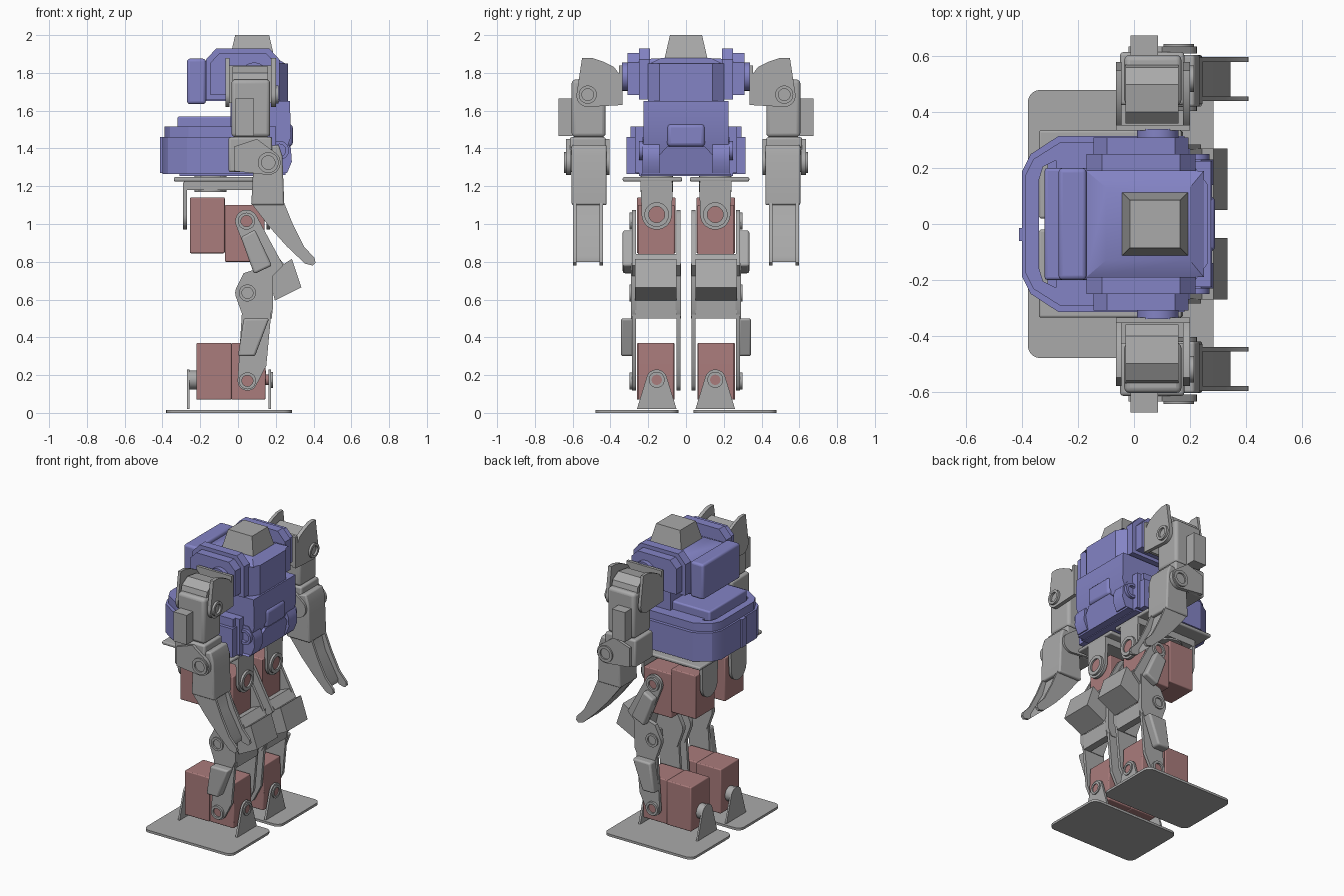
import bpy, bmesh, math
from mathutils import Vector

cube = bpy.data.objects.get("Cube")
if cube:
    bpy.data.objects.remove(cube, do_unlink=True)


def material(name, rgb):
    m = bpy.data.materials.new(name)
    m.use_nodes = True
    m.diffuse_color = (*rgb, 1)
    m.node_tree.nodes["Principled BSDF"].inputs["Base Color"].default_value = (*rgb, 1)
    return m


GREY = material("light grey", (0.40, 0.40, 0.40))
BLUE = material("soft violet blue", (0.23, 0.23, 0.56))
RED = material("dusty red", (0.40, 0.20, 0.20))


def finish(name, bm, mat, mirror, bevel=0):
    bmesh.ops.recalc_face_normals(bm, faces=bm.faces)
    me = bpy.data.meshes.new(name)
    bm.to_mesh(me)
    bm.free()
    me.materials.append(mat)
    ob = bpy.data.objects.new(name, me)
    bpy.context.collection.objects.link(ob)
    if bevel:
        b = ob.modifiers.new("rounding", "BEVEL")
        b.width, b.segments = bevel, 3
    if mirror:
        m = ob.modifiers.new("mirror", "MIRROR")
        m.use_axis = (False, True, False)
    for p in me.polygons:
        p.use_smooth = True
    bpy.context.view_layer.objects.active = ob
    ob.select_set(True)
    bpy.ops.object.shade_smooth_by_angle(angle=math.radians(30))
    ob.select_set(False)
    return ob


def place(u, v, w, axis):
    return {"x": (w, u, v), "y": (u, w, v), "z": (u, v, w)}[axis]


def prism(name, pts, axis, a, b, mat, mirror=True, bevel=0):
    """Extrude a 2D outline along an axis from a to b."""
    bm = bmesh.new()
    lo, hi = ([bm.verts.new(place(u, v, w, axis)) for u, v in pts] for w in (a, b))
    bm.faces.new(lo)
    bm.faces.new(hi)
    n = len(pts)
    for i in range(n):
        j = (i + 1) % n
        bm.faces.new((lo[i], lo[j], hi[j], hi[i]))
    return finish(name, bm, mat, mirror, bevel)


def box(name, x, y, z, mat, mirror=True, bevel=0):
    pts = [(x[0], y[0]), (x[1], y[0]), (x[1], y[1]), (x[0], y[1])]
    return prism(name, pts, "z", z[0], z[1], mat, mirror, bevel)


def circle(c, r, n=28):
    return [(c[0] + r * math.cos(math.tau * i / n), c[1] + r * math.sin(math.tau * i / n))
            for i in range(n)]


def hull(name, pts, mat, mirror=True, bevel=0):
    bm = bmesh.new()
    vs = [bm.verts.new(p) for p in pts]
    res = bmesh.ops.convex_hull(bm, input=vs)
    bmesh.ops.delete(bm, geom=[g for g in set(res["geom_interior"] + res["geom_unused"])
                               if isinstance(g, bmesh.types.BMVert)], context="VERTS")
    bmesh.ops.dissolve_limit(bm, angle_limit=0.01, verts=bm.verts, edges=bm.edges)
    return finish(name, bm, mat, mirror, bevel)


def plate(name, outline, axis, a, b, mat=GREY):
    """Flat rounded link: the convex outline around 2D points."""
    return hull(name, [place(u, v, w, axis) for w in (a, b) for u, v in outline], mat)


def ring(name, c, r, axis, a, b, mat=GREY):
    """Bearing collar with an open bore."""
    bm = bmesh.new()
    loops = [[bm.verts.new(place(u, v, w, axis)) for u, v in circle(c, rr)]
             for rr, w in ((r, a), (r, b), (r * 0.65, b), (r * 0.65, a))]
    n = len(loops[0])
    for k in range(4):
        p, q = loops[k], loops[(k + 1) % 4]
        for i in range(n):
            j = (i + 1) % n
            bm.faces.new((p[i], p[j], q[j], q[i]))
    return finish(name, bm, mat, True)


def frustum(name, x0, y0, z0, x1, y1, z1, mat, mirror=False):
    return hull(name, [(x, y, z0) for x in x0 for y in y0] +
                [(x, y, z1) for x in x1 for y in y1], mat, mirror)


# Head
frustum("head", (-0.045, 0.195), (-0.115, 0.115), 1.87, (-0.015, 0.165), (-0.085, 0.085), 2.0, GREY)

# Upper torso
chest = [(-0.17, -0.2), (0.22, -0.2), (0.265, -0.14), (0.265, 0.14), (0.22, 0.2), (-0.17, 0.2)]
prism("chest", chest, "z", 1.65, 1.85, BLUE, False)
frustum("chest_top", (-0.17, 0.25), (-0.19, 0.19), 1.85, (-0.1, 0.2), (-0.13, 0.13), 1.88, BLUE)
box("backpack", (-0.27, -0.17), (-0.2, 0.2), (1.635, 1.875), BLUE, False, 0.015)
side = [(-0.17, 1.66), (0.22, 1.66), (0.22, 1.87), (0.165, 1.93), (-0.115, 1.93), (-0.17, 1.87)]
prism("chest_side", side, "y", 0.19, 0.25, BLUE)
inner = [(0.025 + (x - 0.025) * 0.87, 1.79 + (z - 1.79) * 0.82) for x, z in side]
prism("shoulder_mount", inner, "y", 0.25, 0.31, BLUE)
prism("shoulder_axle", circle((0.085, 1.78), 0.075), "y", 0.30, 0.34, BLUE)

# Middle and lower torso
abdomen = [(-0.04, 1.3), (0.22, 1.3), (0.28, 1.46), (0.275, 1.65), (-0.04, 1.65)]
prism("abdomen", abdomen, "y", -0.225, 0.225, BLUE, False)
box("belly_boss", (0.2, 0.29), (-0.1, 0.1), (1.41, 1.53), BLUE, False, 0.02)
ring("belly_collar", (0.22, 1.39), 0.05, "y", 0.225, 0.25, BLUE)
frustum("pelvis_front", (0.0, 0.25), (-0.24, 0.24), 1.26, (0.0, 0.28), (-0.1, 0.1), 1.41, BLUE)
prism("pelvis_flare", [(0.19, 1.27), (0.26, 1.27), (0.285, 1.33), (0.28, 1.4), (0.24, 1.46), (0.19, 1.46)],
      "y", 0.14, 0.23, BLUE)
box("waist_core", (-0.32, 0.18), (-0.2, 0.2), (1.27, 1.57), BLUE, False, 0.01)
box("waist_shoulder", (-0.28, 0.2), (0.19, 0.27), (1.27, 1.515), BLUE)
skirt = [(0.18, 0.315), (-0.27, 0.315), (-0.37, 0.25), (-0.40, 0.19)]
skirt_in = [(-0.35, 0.17), (-0.335, 0.22), (-0.26, 0.26), (0.18, 0.26)]
back_in = [(x, -y) for x, y in reversed(skirt_in)]
outline = skirt + [(x, -y) for x, y in reversed(skirt)] + back_in + list(reversed([(x, y) for x, y in reversed(skirt_in)]))[::-1]
outline = skirt + [(x, -y) for x, y in reversed(skirt)] + back_in + skirt_in
prism("waist_skirt", outline, "z", 1.265, 1.46, BLUE, False)
rim = [(x * 0.96 - 0.004, y * 0.93) for x, y in outline]
prism("skirt_rim", rim, "z", 1.46, 1.515, BLUE, False)
box("skirt_latch", (-0.412, -0.39), (-0.06, -0.015), (1.27, 1.46), BLUE, False)
box("waist_floor", (-0.31, 0.2), (-0.25, 0.25), (1.255, 1.275), BLUE, False)

# Shoulder clevis and upper arm
box("shoulder_wall", (-0.065, 0.2), (0.335, 0.355), (1.64, 1.84), GREY)
cap = [(0.335, 1.63), (0.335, 1.77), (0.38, 1.83), (0.44, 1.86), (0.50, 1.88), (0.55, 1.88), (0.56, 1.72)]
cap += circle((0.52, 1.68), 0.06)
for name, a, b in (("front", 0.175, 0.2), ("back", -0.065, -0.045)):
    plate("shoulder_plate_" + name, cap, "x", a, b)
ring("shoulder_collar", (0.52, 1.685), 0.048, "x", 0.2, 0.215)
box("upper_arm", (-0.035, 0.17), (0.425, 0.605), (1.46, 1.765), GREY, True, 0.02)
hull("shoulder_cover", [(x, y, z) for x in (-0.03, 0.16)
                        for y, z in ((0.36, 1.78), (0.4, 1.82), (0.5, 1.835), (0.56, 1.8), (0.58, 1.72), (0.4, 1.72))], GREY)
box("arm_servo", (-0.012, 0.085), (0.6, 0.675), (1.465, 1.665), GREY)

# Elbow and forearm
box("elbow_block", (-0.05, 0.18), (0.425, 0.615), (1.275, 1.46), GREY, True, 0.012)
elbow = circle((0.16, 1.325), 0.065)
for name, a, b in (("outer", 0.61, 0.635), ("inner", 0.405, 0.425)):
    plate("elbow_plate_" + name, elbow + [(-0.02, 1.28), (-0.02, 1.41), (0.1, 1.45)], "y", a, b)
ring("elbow_collar", (0.16, 1.325), 0.055, "y", 0.635, 0.645)
arm = [(0.09, 1.4), (0.215, 1.42), (0.235, 1.36), (0.245, 1.1), (0.07, 1.1), (0.08, 1.28)]
prism("forearm", arm, "y", 0.42, 0.605, GREY, True, 0.01)
hand = [(0.07, 1.11), (0.245, 1.11), (0.29, 1.0), (0.35, 0.88), (0.405, 0.82), (0.41, 0.795),
        (0.395, 0.78), (0.355, 0.79), (0.26, 0.88), (0.17, 0.98)]
for name, a, b in (("outer", 0.58, 0.597), ("inner", 0.44, 0.457)):
    prism("hand_wall_" + name, hand, "y", a, b, GREY)
grip = [(0.08, 1.11), (0.22, 1.11), (0.25, 1.0), (0.345, 0.83), (0.345, 0.80), (0.26, 0.88), (0.17, 0.98)]
prism("hand_palm", grip, "y", 0.45, 0.59, GREY)

# Hip bracket
prism("hip_turntable", circle((-0.145, 0.155), 0.085), "z", 1.17, 1.26, GREY)
box("hip_plate", (-0.34, 0.17), (0.02, 0.335), (1.225, 1.248), GREY, True, 0.008)
box("hip_bridge", (-0.285, 0.17), (0.075, 0.24), (1.18, 1.23), GREY)
hip = circle((0.155, 1.05), 0.08) + [(0.07, 1.22), (0.24, 1.22)]
for name, a, b in (("front", 0.15, 0.17), ("back", -0.29, -0.27)):
    plate("hip_hanger_" + name, hip, "x", a, b)
ring("hip_collar", (0.155, 1.05), 0.065, "x", 0.17, 0.185)
prism("hip_bearing", circle((0.155, 1.05), 0.044), "x", 0.165, 0.174, RED)
box("hip_motor_back", (-0.255, -0.07), (0.055, 0.26), (0.845, 1.14), RED, True, 0.006)
box("hip_motor_front", (-0.07, 0.14), (0.06, 0.255), (0.80, 1.10), RED, True, 0.006)

# Thigh, knee and shin
thigh = circle((0.045, 1.015), 0.06) + [(0.1, 1.04), (0.19, 0.85), (0.24, 0.78), (0.17, 0.71), (0.09, 0.74)]
shin_top = circle((0.05, 0.635), 0.065) + [(0.03, 0.74), (0.185, 0.79), (0.185, 0.55), (0.16, 0.5), (0.03, 0.5)]
shin = circle((0.05, 0.17), 0.052) + [(0.02, 0.52), (0.175, 0.52), (0.15, 0.25)]
for name, a, b in (("outer", 0.265, 0.285), ("inner", 0.03, 0.05)):
    plate("thigh_plate_" + name, thigh, "y", a, b)
    plate("shin_upper_plate_" + name, shin_top, "y", a - 0.004, b + 0.006)
    plate("shin_plate_" + name, shin, "y", a, b)
for name, c in (("hip", (0.045, 1.015)), ("knee", (0.05, 0.635)), ("ankle", (0.05, 0.17))):
    ring(name + "_side_collar", c, 0.045, "y", 0.285, 0.3)
    if name != "knee":
        prism(name + "_side_bearing", circle(c, 0.03), "y", 0.27, 0.288, RED)
prism("thigh_cover", [(0.015, 0.93), (0.09, 0.97), (0.18, 0.78), (0.085, 0.735)], "y", 0.28, 0.335, GREY, True, 0.012)
prism("shin_cover", [(0.03, 0.5), (0.165, 0.5), (0.09, 0.3), (0.0, 0.3)], "y", 0.28, 0.345, GREY, True, 0.012)
prism("knee", [(0.16, 0.735), (0.285, 0.815), (0.335, 0.665), (0.195, 0.595)], "y", 0.05, 0.27, GREY)
prism("thigh_web", [(0.1, 0.8), (0.2, 0.84), (0.25, 0.78), (0.17, 0.72)], "y", 0.05, 0.27, GREY)
prism("shin_web", [(0.13, 0.5), (0.18, 0.5), (0.185, 0.6), (0.14, 0.6)], "y", 0.05, 0.27, GREY)

# Ankle motors, brackets and foot
box("ankle_motor_back", (-0.22, -0.035), (0.06, 0.26), (0.07, 0.37), RED, True, 0.006)
prism("ankle_motor_front", [(-0.035, 0.07), (0.145, 0.07), (0.148, 0.2), (0.14, 0.37), (-0.035, 0.37)],
      "y", 0.065, 0.255, RED, True, 0.006)
ankle = circle((0.155, 0.175), 0.055) + [(0.05, 0.02), (0.26, 0.02)]
for name, a, b in (("front", 0.162, 0.176), ("back", -0.27, -0.258)):
    plate("ankle_bracket_" + name, ankle, "x", a, b)
ring("ankle_collar", (0.155, 0.175), 0.042, "x", 0.176, 0.184)
prism("ankle_bearing", circle((0.155, 0.175), 0.028), "x", 0.14, 0.178, RED)
prism("ankle_back_axle", circle((0.155, 0.175), 0.05), "x", -0.258, -0.215, GREY)
sole = [p for c in ((-0.335, 0.085), (0.24, 0.085), (0.24, 0.435), (-0.335, 0.435)) for p in circle(c, 0.045, 20)]
plate("foot_plate", sole, "z", 0, 0.016)
